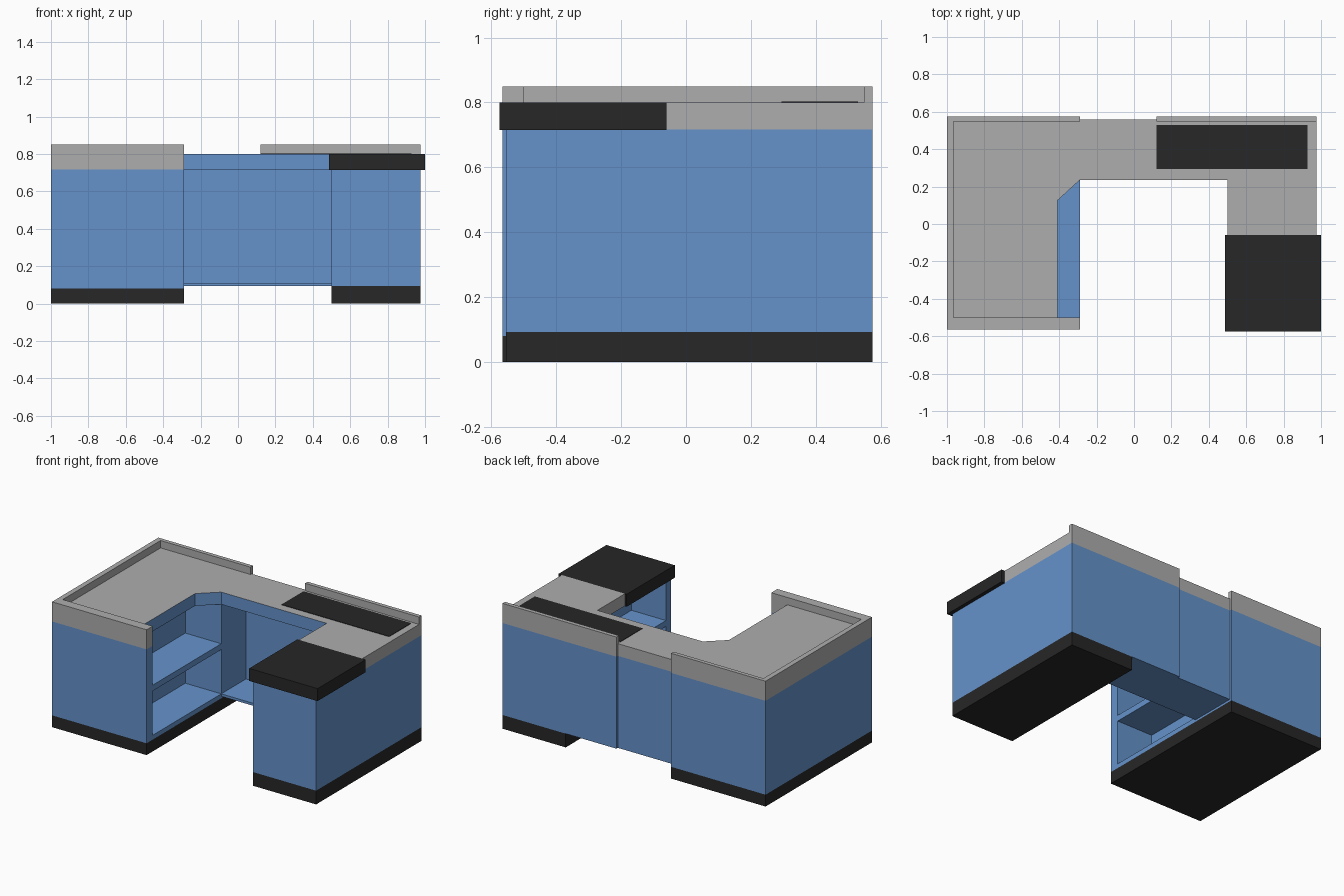
import bpy, bmesh

if "Cube" in bpy.data.objects:
    bpy.data.objects.remove(bpy.data.objects["Cube"])


def material(name, color):
    m = bpy.data.materials.new(name)
    m.diffuse_color = (*color, 1)
    m.use_nodes = True
    m.node_tree.nodes["Principled BSDF"].inputs["Base Color"].default_value = m.diffuse_color
    return m


BLUE = material("blue_panel", (0.13, 0.29, 0.6))
BLACK = material("black_trim", (0.02, 0.02, 0.02))
GREY = material("grey_top", (0.42, 0.42, 0.42))


def prism(name, pts, z0, z1, mat, edge_mat=None, edges=()):
    """Extrude a plan outline from z0 to z1; chosen side faces take edge_mat."""
    bm = bmesh.new()
    lo = [bm.verts.new((x, y, z0)) for x, y in pts]
    hi = [bm.verts.new((x, y, z1)) for x, y in pts]
    n = len(pts)
    bm.faces.new(lo)
    bm.faces.new(hi)
    for i in range(n):
        j = (i + 1) % n
        f = bm.faces.new((lo[i], lo[j], hi[j], hi[i]))
        f.material_index = 1 if i in edges else 0
    bmesh.ops.recalc_face_normals(bm, faces=bm.faces)
    me = bpy.data.meshes.new(name)
    bm.to_mesh(me)
    bm.free()
    me.materials.append(mat)
    if edge_mat:
        me.materials.append(edge_mat)
    ob = bpy.data.objects.new(name, me)
    bpy.context.collection.objects.link(ob)
    return ob


def box(name, x0, x1, y0, y1, z0, z1, mat):
    return prism(name, [(x0, y0), (x1, y0), (x1, y1), (x0, y1)], z0, z1, mat)


BACK, INNER, UNDER, TOP, RIM = 0.575, 0.235, 0.717, 0.80, 0.85


def cabinet(side, outer, inner, niche, front, base):
    """Cabinet on a plinth with an open shelf niche facing the middle."""
    wall = -0.50
    x0, x1 = sorted((outer, inner))
    box(side + "_plinth", x0, x1, front, BACK, 0, base, BLACK)
    prism(side + "_cabinet", [(outer, front), (inner, front), (inner, wall), (niche, wall),
                              (niche, INNER), (inner, INNER), (inner, BACK), (outer, BACK)],
          base, UNDER, BLUE)
    n0, n1 = sorted((niche, inner))
    box(side + "_niche_floor", n0, n1, wall, INNER, base, 0.11, BLUE)
    box(side + "_shelf", n0, n1, wall, INNER, 0.41, 0.45, BLUE)


cabinet("left", -1.0, -0.29, -0.56, -0.565, 0.08)
cabinet("right", 0.975, 0.50, 0.76, -0.555, 0.093)

# middle kneehole section
box("middle_back_panel", -0.29, 0.50, 0.50, 0.56, 0.093, UNDER, BLUE)
box("middle_outer_panel", 0.12, 0.50, 0.56, BACK, 0.093, UNDER, BLUE)
box("middle_floor", -0.29, 0.50, INNER, 0.50, 0.093, 0.11, BLUE)

# worktop with a blue inner edge
prism("worktop", [(-1, -0.565), (-0.29, -0.565), (-0.29, -0.50), (-0.41, -0.50), (-0.41, 0.125),
                  (-0.29, INNER), (0.50, INNER), (0.50, -0.06), (0.975, -0.06), (0.975, BACK),
                  (0.12, BACK), (0.12, 0.56), (-0.29, 0.56), (-0.29, BACK), (-1, BACK)],
      UNDER, TOP, GREY, BLUE, edges=(3, 4, 5))

# raised rims
prism("left_rim", [(-1, -0.565), (-0.29, -0.565), (-0.29, -0.50), (-0.965, -0.50),
                   (-0.965, 0.548), (-0.29, 0.548), (-0.29, BACK), (-1, BACK)], TOP, RIM, GREY)
box("right_back_rim", 0.12, 0.975, 0.548, BACK, TOP, RIM, GREY)

# black counter block and inlay
box("front_counter_block", 0.487, 1.0, -0.575, -0.06, 0.715, TOP, BLACK)
box("black_inlay", 0.12, 0.928, 0.295, 0.53, 0.79, 0.803, BLACK)
